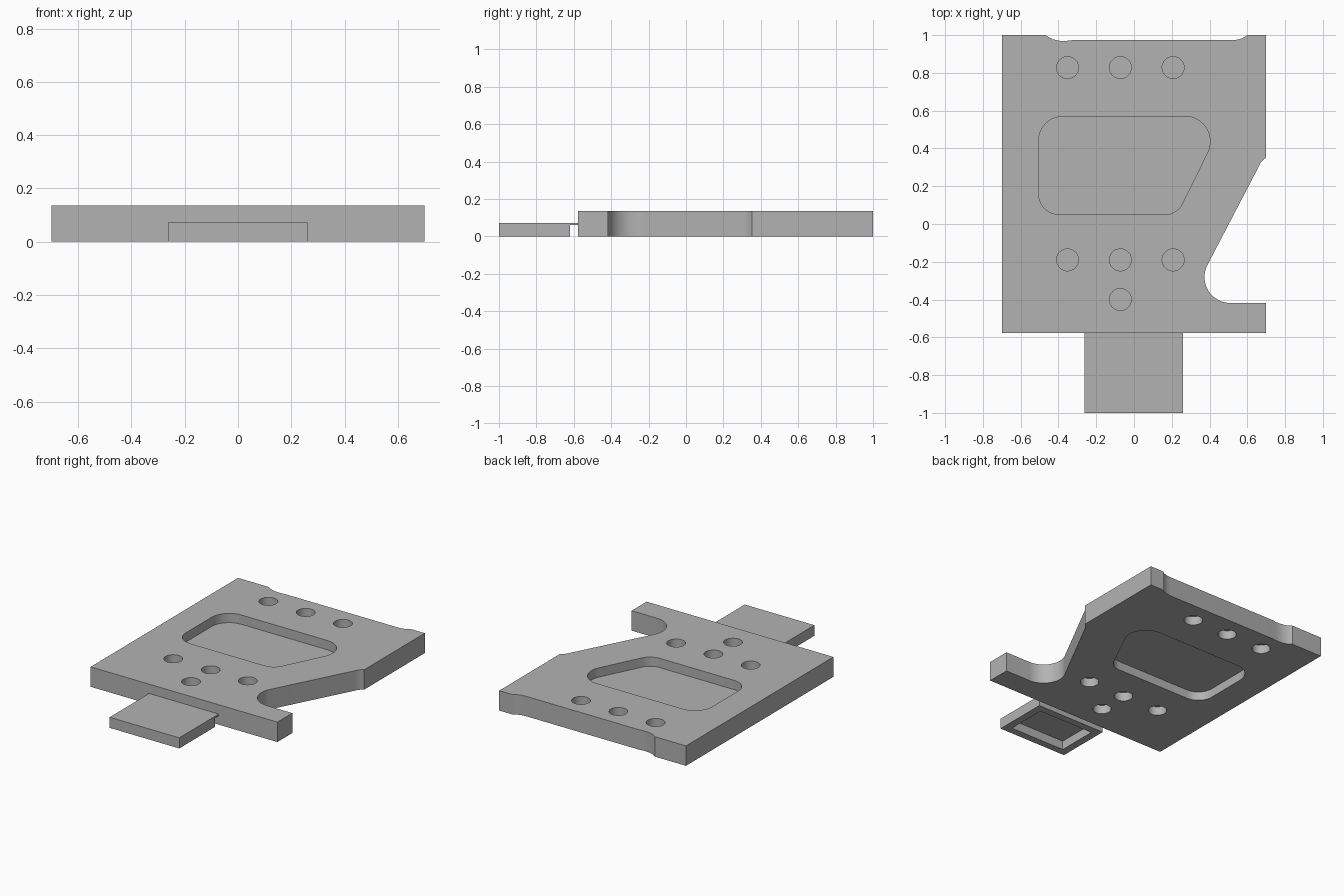
import bpy, bmesh, math

if "Cube" in bpy.data.objects:
    bpy.data.objects.remove(bpy.data.objects["Cube"])

HEIGHT = 0.135            # plate thickness
WEB_LO, WEB_HI = 0.06, 0.072   # thin web left between upper and lower pockets

grey = bpy.data.materials.new("plain grey")
grey.diffuse_color = (0.45, 0.45, 0.45, 1)
grey.use_nodes = True
grey.node_tree.nodes["Principled BSDF"].inputs["Base Color"].default_value = grey.diffuse_color


def arc(cx, cy, r, a0, a1, n=10):
    """Points on an arc, angles in degrees."""
    angles = [math.radians(a0 + (a1 - a0) * i / n) for i in range(n + 1)]
    return [(cx + r * math.cos(a), cy + r * math.sin(a)) for a in angles]


def prisms(name, parts):
    """One object made of vertical prisms: (outline, z_low, z_high)."""
    bm = bmesh.new()
    for outline, z0, z1 in parts:
        face = bm.faces.new([bm.verts.new((x, y, z0)) for x, y in outline])
        ext = bmesh.ops.extrude_face_region(bm, geom=[face])["geom"]
        for v in ext:
            if isinstance(v, bmesh.types.BMVert):
                v.co.z = z1
    bmesh.ops.recalc_face_normals(bm, faces=bm.faces)
    mesh = bpy.data.meshes.new(name)
    bm.to_mesh(mesh)
    bm.free()
    mesh.materials.append(grey)
    obj = bpy.data.objects.new(name, mesh)
    bpy.context.collection.objects.link(obj)
    return obj


def carve(obj, cutter):
    """Subtract the cutter, then discard it."""
    bpy.ops.object.select_all(action='DESELECT')
    bpy.context.view_layer.objects.active = obj
    obj.select_set(True)
    mod = obj.modifiers.new("pockets", 'BOOLEAN')
    mod.operation, mod.solver, mod.object = 'DIFFERENCE', 'EXACT', cutter
    bpy.ops.object.modifier_apply(modifier=mod.name)
    bpy.data.objects.remove(cutter)
    bpy.ops.object.shade_smooth_by_angle(angle=math.radians(30))


def rect(x0, x1, y0, y1):
    return [(x0, y0), (x1, y0), (x1, y1), (x0, y1)]


# Plate outline: hooked foot, slanted side, shallow notch in the back edge
outline = [(-0.7, -0.578), (0.7, -0.578), (0.7, -0.418)]
outline += arc(0.51, -0.281, 0.137, 270, 153.3, 16)
outline += [(0.662, 0.307), (0.669, 0.322), (0.683, 0.339), (0.7, 0.352)]
outline += [(0.7, 1), (0.6, 1), (0.575, 0.984), (0.548, 0.976), (0.515, 0.973)]
outline += [(-0.33, 0.973), (-0.36, 0.969), (-0.395, 0.97), (-0.43, 0.978),
            (-0.453, 0.99), (-0.467, 1), (-0.7, 1)]
plate = prisms("plate", [(outline, 0, HEIGHT)])

# Rounded window and bolt holes, sunk from both faces down to the web
window = (arc(0.27, 0.437, 0.133, 90, -26.5) + arc(0.165, 0.15, 0.1, -26.5, -90)
          + arc(-0.395, 0.16, 0.11, 270, 180) + arc(-0.375, 0.44, 0.13, 180, 90))
spots = [(x, y) for y in (0.828, -0.19) for x in (-0.352, -0.072, 0.207)]
spots.append((-0.072, -0.4))
shapes = [window] + [arc(x, y, 0.058, 0, 352.5, 47) for x, y in spots]
pockets = [(s, -0.05, WEB_LO) for s in shapes]
pockets += [(s, WEB_HI, HEIGHT + 0.05) for s in shapes]
carve(plate, prisms("pocket_cutter", pockets))

# Tab with a thin neck reaching the plate and a hollow underside
tab = prisms("tab", [(rect(-0.262, 0.26, -1, -0.578), 0, WEB_HI)])
hollow = [(rect(-0.21, 0.208, -0.95, -0.67), -0.05, WEB_LO),
          (rect(-0.4, 0.4, -0.62, -0.5), -0.05, WEB_LO)]
carve(tab, prisms("tab_cutter", hollow))
